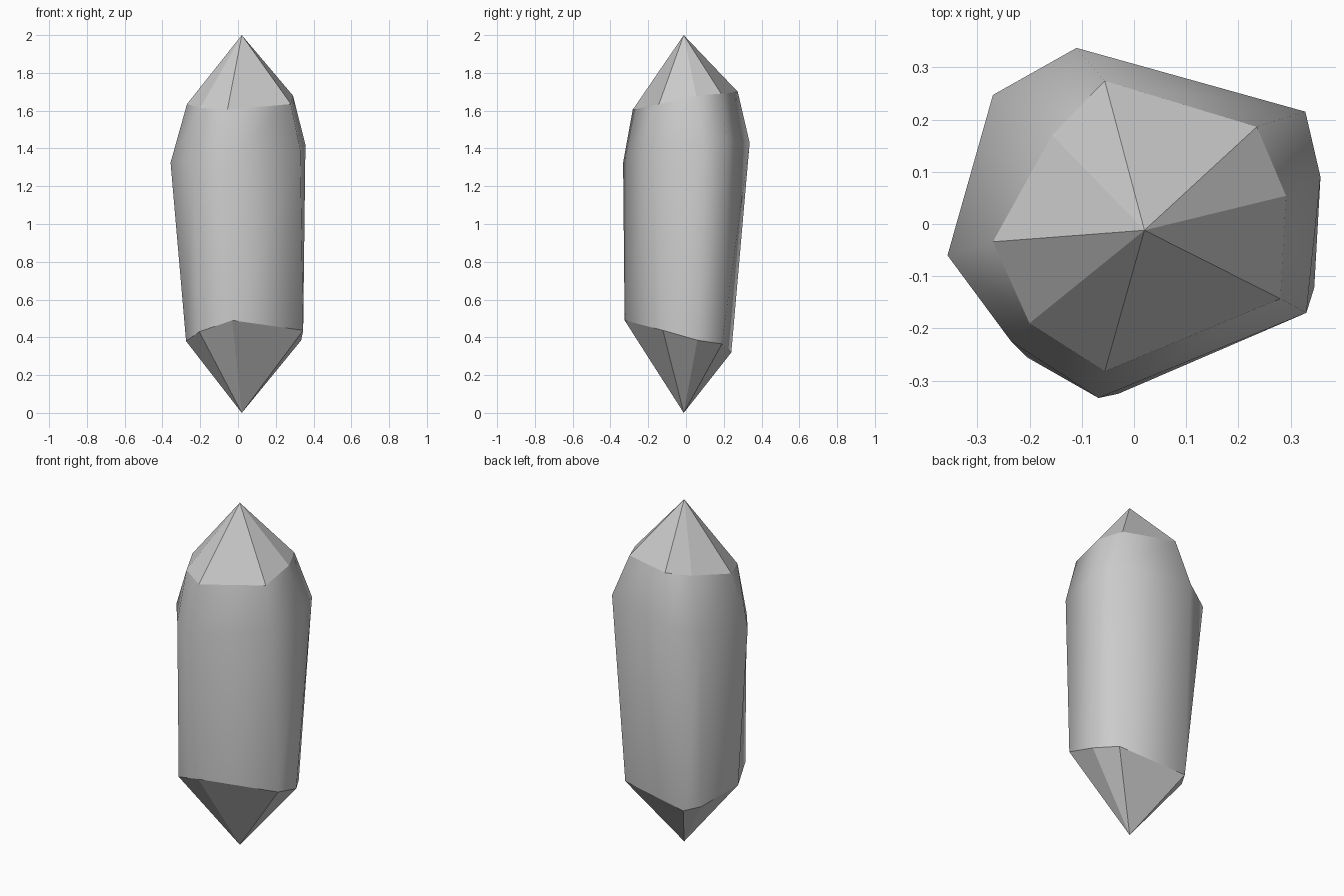
import bpy, bmesh

if "Cube" in bpy.data.objects:
    bpy.data.objects.remove(bpy.data.objects["Cube"])

# Irregular eight-sided cross-sections, counter-clockwise from the front corner
lower = [(-.03, -.325, .49), (.345, -.122, .437), (.335, .06, .385), (.26, .19, .365),
         (-.15, .24, .32), (-.205, .15, .325), (-.275, -.09, .38), (-.205, -.255, .43)]
shoulder = [(-.068, -.333, 1.325), (.33, -.17, 1.39), (.357, .09, 1.42), (.328, .215, 1.445),
            (-.11, .337, 1.43), (-.27, .247, 1.39), (-.357, -.06, 1.325), (-.235, -.225, 1.32)]
upper = [(-.056, -.282, 1.605), (.28, -.143, 1.635), (.291, .054, 1.68), (.235, .186, 1.69),
         (-.056, .274, 1.70), (-.157, .17, 1.67), (-.27, -.034, 1.635), (-.2, -.19, 1.615)]

bm = bmesh.new()
rings = [[bm.verts.new(p) for p in ring] for ring in (lower, shoulder, upper)]
foot = bm.verts.new((.02, -.012, 0))
tip = bm.verts.new((.02, -.012, 2))

for i in range(8):
    j = (i + 1) % 8
    # Smooth shaft and shoulder
    for a, b in zip(rings, rings[1:]):
        bm.faces.new((a[i], a[j], b[j], b[i])).smooth = True
    # Flat facets of both points
    bm.faces.new((rings[0][j], rings[0][i], foot))
    bm.faces.new((rings[2][i], rings[2][j], tip))

# Keep the facet borders crisp
for e in bm.edges:
    if not all(f.smooth for f in e.link_faces):
        e.smooth = False

bmesh.ops.recalc_face_normals(bm, faces=bm.faces)
mesh = bpy.data.meshes.new("crystal")
bm.to_mesh(mesh)
bm.free()
bpy.context.collection.objects.link(bpy.data.objects.new("crystal", mesh))
